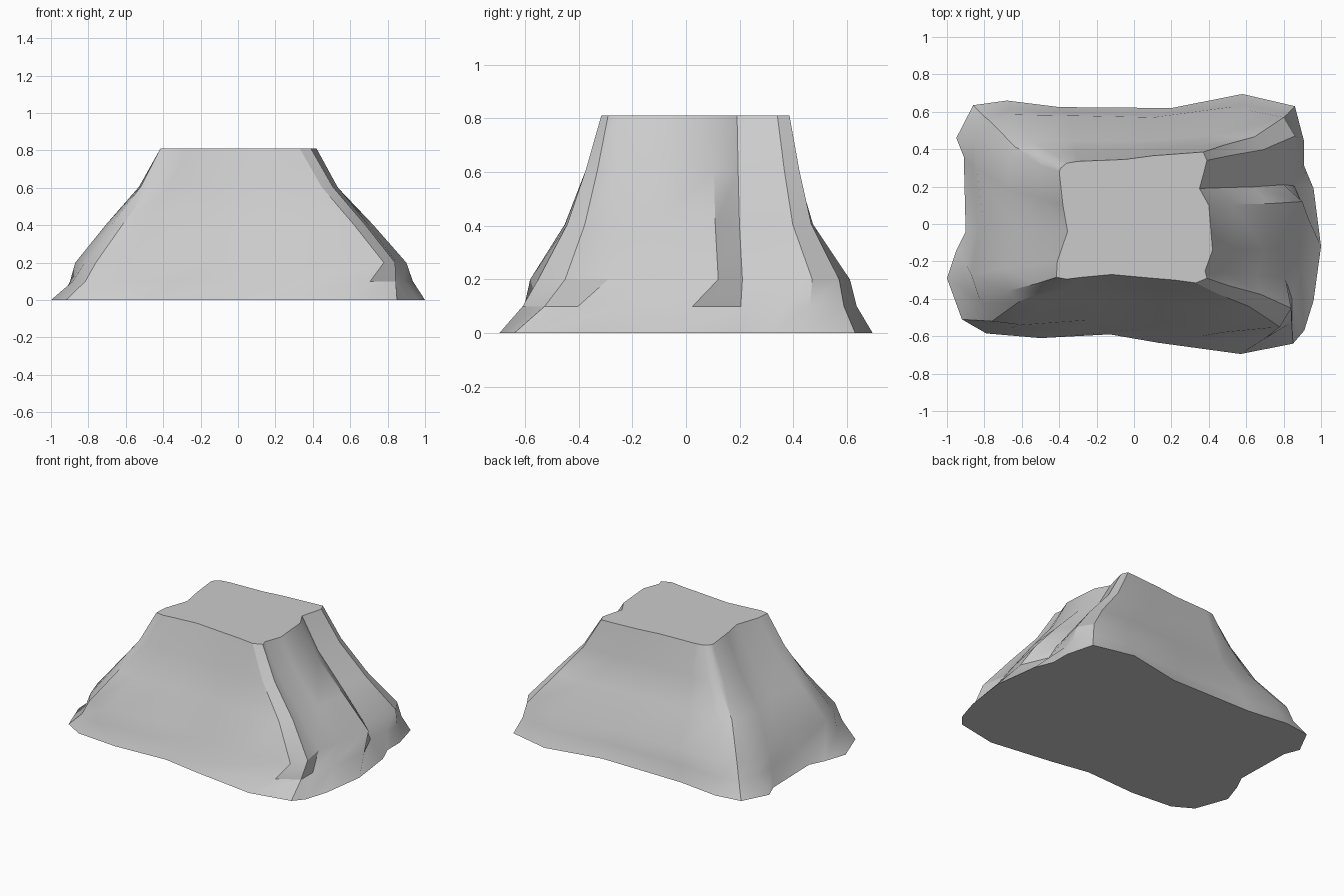
import bpy, bmesh, math

if "Cube" in bpy.data.objects:
    bpy.data.objects.remove(bpy.data.objects["Cube"])

# Matching outlines, counter-clockwise from the front left corner
base = [(-1, -.29), (-.92, -.51), (-.79, -.585), (-.5, -.61), (-.13, -.59), (.13, -.635),
        (.57, -.695), (.85, -.64), (.91, -.57), (.96, -.41), (1, -.12), (.96, .19),
        (.91, .31), (.91, .44), (.86, .63), (.58, .695), (.2, .62), (-.4, .625),
        (-.68, .66), (-.86, .635), (-.95, .46), (-.91, .36), (-.9, -.04), (-.95, -.14)]
ledge = [(-.82, -.42), (-.76, -.52), (-.6, -.54), (-.2, -.51), (.15, -.54), (.47, -.58),
         (.78, -.55), (.84, -.45), (.81, -.29), (.85, -.13), (.9, .12), (.80, .21),
         (.84, .39), (.86, .47), (.80, .57), (.6, .61), (.1, .57), (-.35, .58),
         (-.65, .585), (-.77, .55), (-.80, .46), (-.84, .3), (-.8, 0), (-.87, -.27)]
top = [(-.415, -.285), (-.36, -.295), (-.28, -.285), (-.12, -.27), (.1, -.29), (.22, -.3),
       (.33, -.315), (.39, -.29), (.38, -.25), (.42, -.14), (.4, .1), (.35, .19),
       (.375, .28), (.39, .34), (.37, .385), (.1, .365), (-.05, .345), (-.3, .335),
       (-.36, .325), (-.39, .30), (-.4, .28), (-.38, .1), (-.355, -.04), (-.41, -.2)]


def blend(a, b, tx, front, back):
    """Move from outline a to outline b, with separate x, front and back amounts."""
    out = []
    for (ax, ay), (bx, by) in zip(a, b):
        ty = front if ay < 0 else back
        out.append((ax + (bx - ax) * tx, ay + (by - ay) * ty))
    return out


# Levels of the rock: flared foot, ledge, concave flanks, flat top
levels = [(0, base),
          (.1, blend(base, ledge, .65, .6, .7)),
          (.2, ledge),
          (.405, blend(ledge, top, .36, .46, .56)),
          (.605, blend(ledge, top, .74, .75, .8)),
          (.81, top)]

bm = bmesh.new()
rings = [[bm.verts.new((x, y, z)) for x, y in outline] for z, outline in levels]
n = len(base)
for lo, hi in zip(rings, rings[1:]):
    for i in range(n):
        j = (i + 1) % n
        bm.faces.new((lo[i], lo[j], hi[j], hi[i]))
bm.faces.new(rings[-1])
bm.faces.new(rings[0][::-1])

mesh = bpy.data.meshes.new("rock_mesa")
bm.to_mesh(mesh)
bm.free()
rock = bpy.data.objects.new("rock_mesa", mesh)
bpy.context.collection.objects.link(rock)

# Soft flanks with crisp creases
bpy.context.view_layer.objects.active = rock
rock.select_set(True)
bpy.ops.object.shade_smooth_by_angle(angle=math.radians(30))
